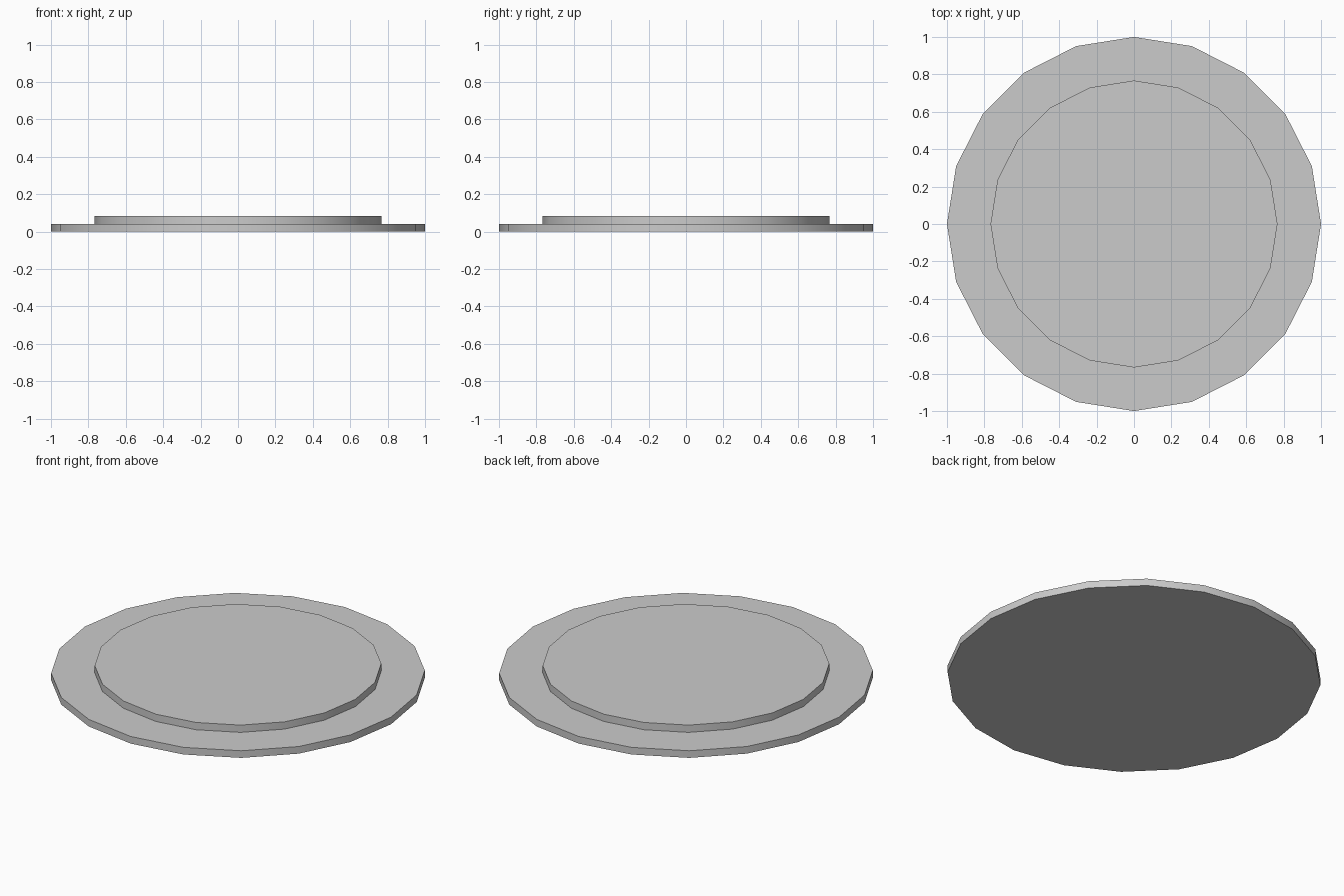
import bpy
import math

if "Cube" in bpy.data.objects:
    bpy.data.objects.remove(bpy.data.objects["Cube"])


def disc(name, radius, z0, z1):
    """Twenty-sided disc between two heights, with a corner on each axis."""
    bpy.ops.mesh.primitive_cylinder_add(
        vertices=20, radius=radius, depth=z1 - z0,
        location=(0, 0, (z0 + z1) / 2))
    obj = bpy.context.object
    obj.name = name
    bpy.ops.object.shade_smooth_by_angle(angle=math.radians(30))
    return obj


# Wide lower step
disc("lower_step", 1.0, 0.0, 0.042)

# Narrower raised platform
disc("upper_step", 0.767, 0.042, 0.085)
